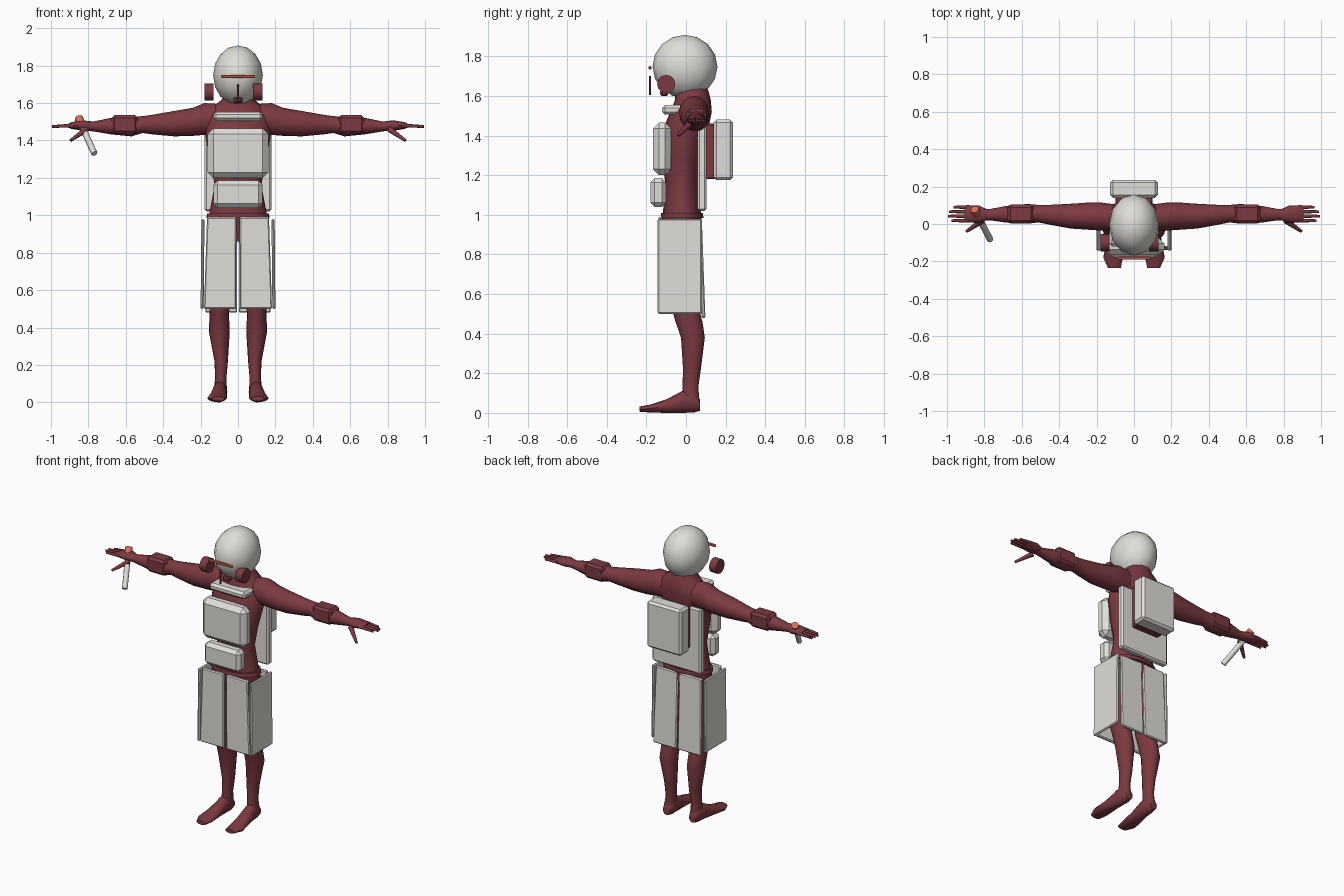
import bpy, bmesh, math
from mathutils import Vector

if "Cube" in bpy.data.objects:
    bpy.data.objects.remove(bpy.data.objects["Cube"])


def material(name, rgb):
    mat = bpy.data.materials.new(name)
    mat.use_nodes = True
    mat.diffuse_color = (*rgb, 1)
    mat.node_tree.nodes["Principled BSDF"].inputs["Base Color"].default_value = (*rgb, 1)
    return mat


white = material("armour white", (0.74, 0.73, 0.69))
maroon = material("suit maroon", (0.2, 0.042, 0.052))
coral = material("glowing coral", (0.72, 0.15, 0.11))


def finish(bm, name, mat, side=1, smooth=False, bevel=0):
    """Turn a bmesh into an object; side -1 reflects it to the right."""
    for v in bm.verts:
        v.co.x *= side
    bmesh.ops.recalc_face_normals(bm, faces=bm.faces)
    mesh = bpy.data.meshes.new(name)
    bm.to_mesh(mesh)
    bm.free()
    mesh.materials.append(mat)
    ob = bpy.data.objects.new(name, mesh)
    bpy.context.collection.objects.link(ob)
    if bevel:
        mod = ob.modifiers.new("chamfer", "BEVEL")
        mod.width, mod.segments = bevel, 1
    if smooth:
        bpy.ops.object.select_all(action="DESELECT")
        bpy.context.view_layer.objects.active = ob
        ob.select_set(True)
        bpy.ops.object.shade_smooth_by_angle(angle=math.radians(50))
    return ob


def box(name, xs, ys, zs, mat, side=1, bevel=0.006, taper=1, lean=0):
    """Chamfered box; taper narrows the top, lean shifts the bottom in y."""
    bm = bmesh.new()
    bmesh.ops.create_cube(bm, size=1)
    for v in bm.verts:
        top = v.co.z > 0
        v.co = Vector([lo + (hi - lo) * (c + 0.5) for c, (lo, hi) in zip(v.co, (xs, ys, zs))])
        if top:
            v.co.x *= taper
        else:
            v.co.y += lean
    return finish(bm, name, mat, side, bevel=bevel)


def loft(name, axis, rows, mat, side=1, sides=16):
    """Skin ellipses given as (position, centre a, centre b, radius a, radius b)."""
    bm = bmesh.new()
    rings = []
    for t, a, b, ra, rb in rows:
        ring = []
        for i in range(sides):
            ang = math.tau * i / sides
            co = [a + ra * math.cos(ang), b + rb * math.sin(ang)]
            co.insert("xyz".index(axis), t)
            ring.append(bm.verts.new(co))
        rings.append(ring)
    for lower, upper in zip(rings, rings[1:]):
        for i in range(sides):
            j = (i + 1) % sides
            bm.faces.new((lower[i], lower[j], upper[j], upper[i]))
    bm.faces.new(rings[0])
    bm.faces.new(rings[-1])
    return finish(bm, name, mat, side, smooth=True)


def rod(name, start, end, r1, r2, mat, side=1, sides=8):
    """Straight tapered rod between two points."""
    start, end = Vector(start), Vector(end)
    bm = bmesh.new()
    bmesh.ops.create_cone(bm, cap_ends=True, segments=sides, radius1=r1, radius2=r2,
                          depth=(end - start).length)
    turn = (end - start).to_track_quat("Z", "Y")
    for v in bm.verts:
        v.co = turn @ v.co + (start + end) / 2
    return finish(bm, name, mat, side, smooth=True)


# Helmet with visor bar, breathing tube and ear pieces
bm = bmesh.new()
bmesh.ops.create_uvsphere(bm, u_segments=12, v_segments=8, radius=1)
for v in bm.verts:
    v.co = Vector((v.co.x * 0.133, v.co.y * 0.164 - 0.005, v.co.z * 0.16 + 1.748))
finish(bm, "helmet", white, smooth=True)
box("visor_bar", (-0.09, 0.09), (-0.19, -0.175), (1.733, 1.75), coral, bevel=0.004)
box("breathing_tube", (-0.005, 0.005), (-0.187, -0.176), (1.605, 1.70), maroon, bevel=0.002)
box("mouthpiece", (-0.025, 0.025), (-0.13, -0.09), (1.60, 1.63), maroon, bevel=0.008)
for label, x in (("left", 0.105), ("right", -0.155)):
    rod(label + "_ear_piece", (x - 0.025, -0.1, 1.66), (x + 0.025, -0.1, 1.66),
        0.046, 0.046, maroon, sides=12)

# Suit torso and neck
loft("torso", "z", [
    (0.86, 0, -0.01, 0.12, 0.08),
    (0.95, 0, -0.02, 0.165, 0.10),
    (1.03, 0, -0.02, 0.15, 0.095),
    (1.16, 0, -0.02, 0.125, 0.085),
    (1.28, 0, -0.02, 0.145, 0.10),
    (1.42, 0, -0.005, 0.175, 0.115),
    (1.52, 0, 0.025, 0.175, 0.105),
    (1.58, 0, 0.035, 0.135, 0.09),
    (1.62, 0, 0.03, 0.085, 0.085),
    (1.68, 0, 0.02, 0.07, 0.07)], maroon, sides=20)
loft("belt", "z", [(0.985, 0, -0.02, 0.17, 0.108), (1.01, 0, -0.02, 0.165, 0.105)], maroon, sides=20)

# Chest, belly, collar and back armour
box("chest_plate", (-0.162, 0.162), (-0.166, -0.075), (1.2, 1.465), white, bevel=0.03)
box("belly_plate", (-0.132, 0.132), (-0.18, -0.1), (1.04, 1.185), white, bevel=0.022)
box("collar_plate", (-0.132, 0.132), (-0.12, -0.015), (1.505, 1.553), white, bevel=0.015)
box("back_plate", (-0.178, 0.178), (0.058, 0.103), (1.02, 1.45), white, bevel=0.01)
box("backpack_mount", (-0.1, 0.1), (0.09, 0.15), (1.18, 1.46), maroon)
box("backpack", (-0.127, 0.127), (0.14, 0.236), (1.175, 1.48), white, bevel=0.014)

for label, s in (("left", 1), ("right", -1)):
    # Arm with shoulder, elbow and wrist
    loft(label + "_arm", "x", [
        (0.10, 0.035, 1.51, 0.07, 0.085),
        (0.18, 0.04, 1.515, 0.075, 0.085),
        (0.24, 0.042, 1.50, 0.073, 0.075),
        (0.34, 0.042, 1.49, 0.066, 0.068),
        (0.46, 0.05, 1.485, 0.052, 0.052),
        (0.51, 0.055, 1.485, 0.047, 0.045),
        (0.57, 0.055, 1.475, 0.052, 0.053),
        (0.68, 0.052, 1.477, 0.045, 0.044),
        (0.77, 0.05, 1.475, 0.03, 0.027),
        (0.81, 0.05, 1.477, 0.032, 0.023)], maroon, s)
    loft(label + "_palm", "x", [
        (0.78, 0.05, 1.478, 0.026, 0.024),
        (0.83, 0.052, 1.48, 0.047, 0.028),
        (0.89, 0.054, 1.48, 0.045, 0.018),
        (0.905, 0.054, 1.48, 0.04, 0.012)], maroon, s, 12)
    for i, reach in enumerate((0.975, 0.995, 0.99, 0.965)):
        y = 0.018 + 0.024 * i
        rod(f"{label}_finger_{i + 1}", (0.88, y, 1.48), (reach, y, 1.475), 0.011, 0.007, maroon, s)
    rod(label + "_thumb", (0.81, 0.02, 1.46), (0.895, -0.04, 1.4), 0.017, 0.008, maroon, s)
    box(label + "_forearm_guard", (0.535, 0.675), (0.003, 0.104), (1.435, 1.535), maroon, s, 0.015)

    # Leg and foot
    loft(label + "_leg", "z", [
        (0.06, 0.095, 0.025, 0.036, 0.043),
        (0.13, 0.092, 0.022, 0.03, 0.04),
        (0.22, 0.09, 0.03, 0.036, 0.045),
        (0.38, 0.1, 0.035, 0.056, 0.06),
        (0.46, 0.1, 0.015, 0.052, 0.068),
        (0.55, 0.1, -0.01, 0.056, 0.068),
        (0.75, 0.095, -0.015, 0.072, 0.082),
        (0.94, 0.085, -0.015, 0.08, 0.09)], maroon, s)
    loft(label + "_foot", "y", [
        (0.07, 0.095, 0.04, 0.025, 0.03),
        (0.04, 0.095, 0.055, 0.038, 0.053),
        (-0.02, 0.098, 0.055, 0.038, 0.055),
        (-0.1, 0.105, 0.034, 0.045, 0.034),
        (-0.18, 0.112, 0.022, 0.052, 0.02),
        (-0.235, 0.105, 0.019, 0.034, 0.013)], maroon, s, 12)

    # Skirt armour
    box(label + "_front_skirt", (0.01, 0.182), (-0.14, -0.118), (0.5, 0.99), white, s, taper=0.91)
    box(label + "_side_skirt", (0.183, 0.2), (-0.143, 0.08), (0.5, 0.98), white, s, taper=0.98)
    box(label + "_back_skirt", (0.005, 0.175), (0.06, 0.08), (0.48, 0.98), white, s, taper=0.95, lean=0.018)

# Blade hilt with its emitter, held in the right hand
rod("blade_hilt", (-0.768, -0.085, 1.33), (-0.842, 0.058, 1.495), 0.017, 0.017, white)
rod("hilt_emitter", (-0.838, 0.05, 1.487), (-0.852, 0.078, 1.52), 0.023, 0.023, coral)
